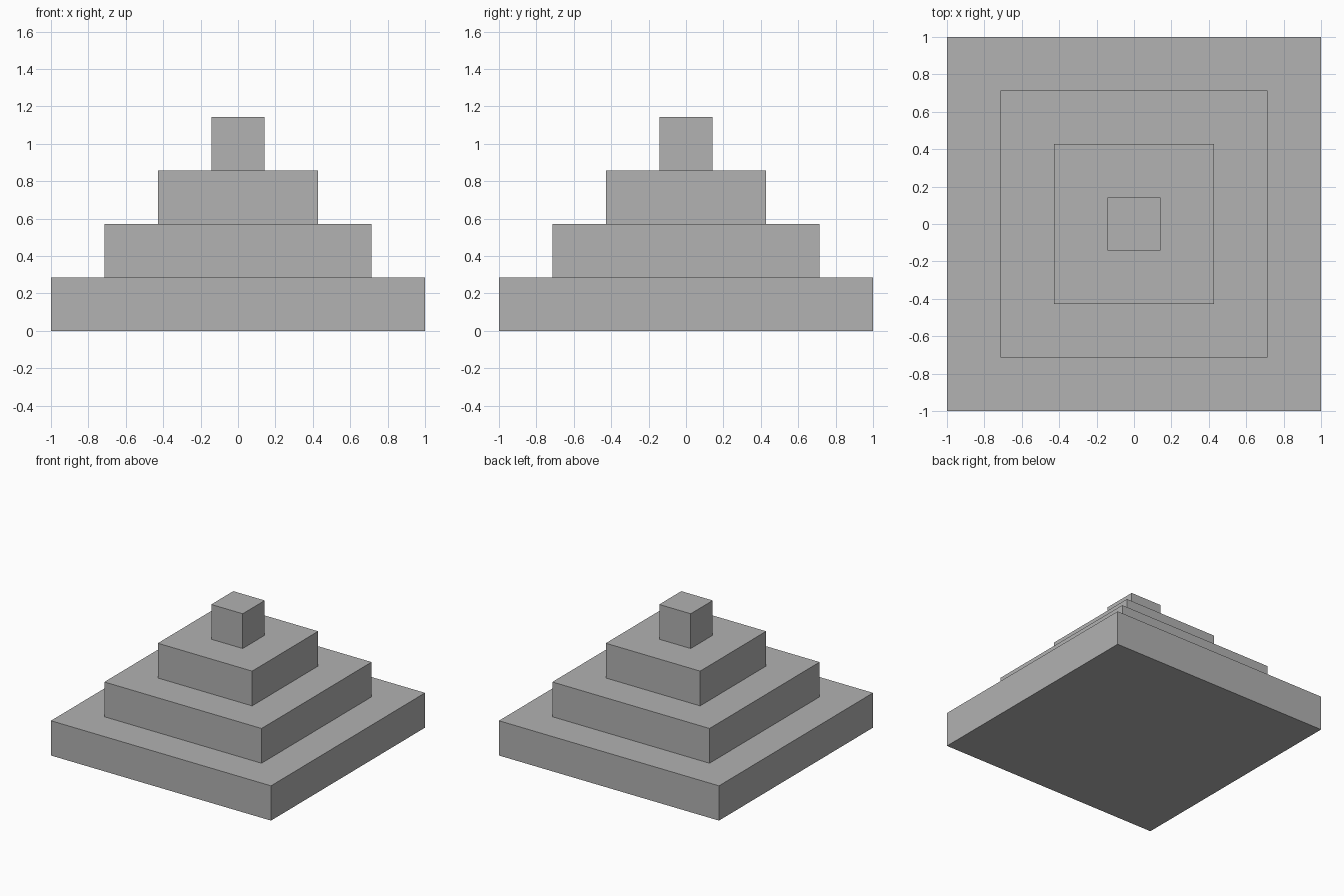
import bpy

# Remove the default cube
default = bpy.data.objects.get("Cube")
if default:
    bpy.data.objects.remove(default, do_unlink=True)

# Single plain grey material
GREY = (0.445, 0.445, 0.445, 1.0)
grey = bpy.data.materials.new("plain_grey")
grey.use_nodes = True
grey.diffuse_color = GREY
grey.node_tree.nodes["Principled BSDF"].inputs["Base Color"].default_value = GREY

UNIT = 2 / 7  # tier height, also the width of the top block


def add_tier(name, level, width):
    """Square slab resting on the tier below it."""
    bpy.ops.mesh.primitive_cube_add(size=1, location=(0, 0, (level + 0.5) * UNIT))
    tier = bpy.context.object
    tier.name = name
    tier.scale = (width, width, UNIT)
    bpy.ops.object.transform_apply(location=False, rotation=False, scale=True)
    tier.data.materials.append(grey)


# Each tier steps in by one unit on every side
names = ["base_tier", "lower_tier", "upper_tier", "top_block"]
for level, name in enumerate(names):
    add_tier(name, level, (7 - 2 * level) * UNIT)
